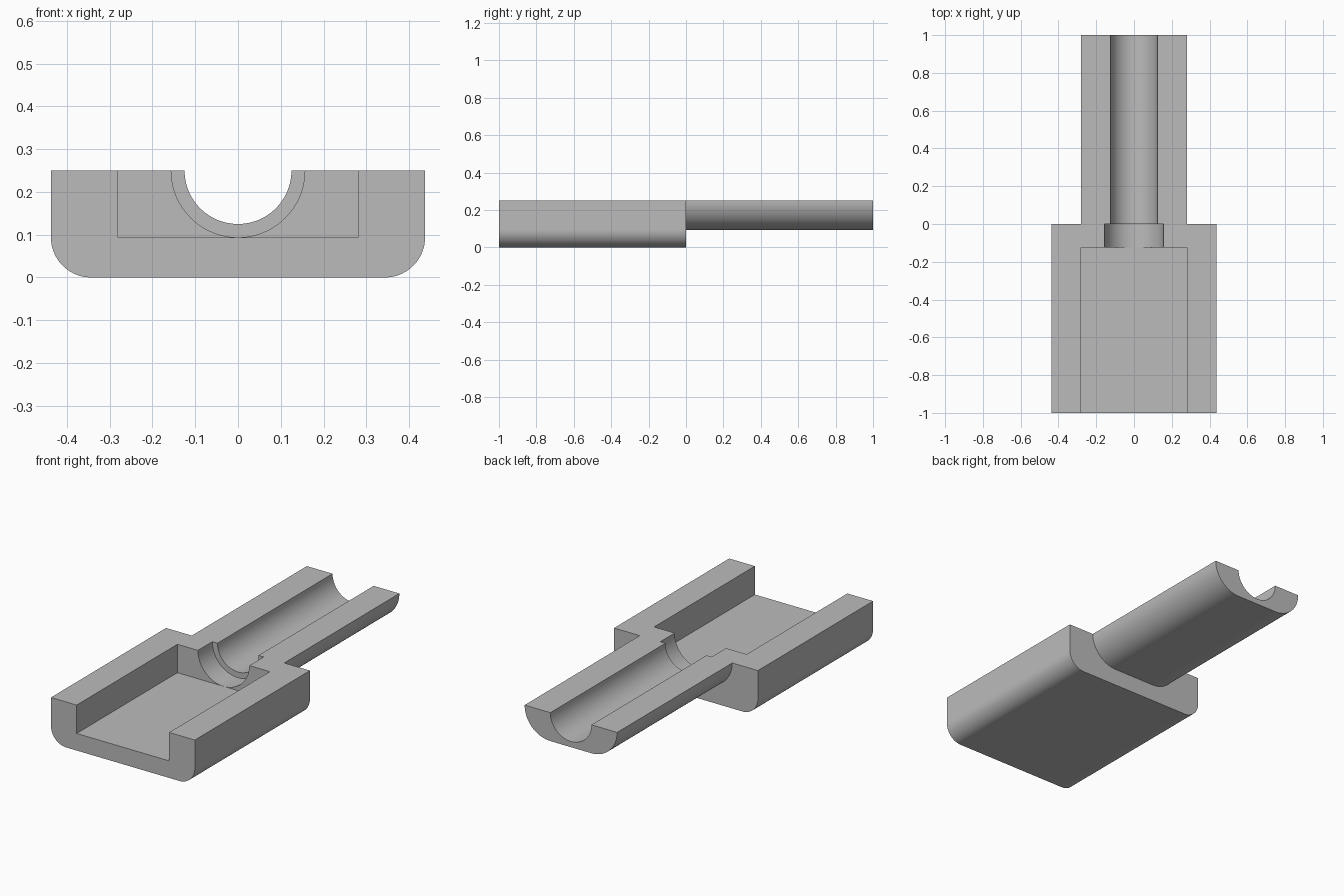
import bpy, bmesh, math

default = bpy.data.objects.get("Cube")
if default:
    bpy.data.objects.remove(default, do_unlink=True)

U = 1 / 32                      # design module
TOP, FLOOR = 8 * U, 3 * U       # split plane and pocket floor
BODY, POCKET = 14 * U, 9 * U    # half widths; the tail is as wide as the pocket
BORE, SEAT = 4 * U, 5 * U       # channel radii
FRONT, WALL, STEP, BACK = -1, -4 * U, 0, 1
SEGS = 24


def arc(cx, cz, r, start, end, n=SEGS):
    """Points on an arc in the x-z plane, angles in degrees."""
    angles = [math.radians(start + (end - start) * i / n) for i in range(n + 1)]
    return [(cx + r * math.cos(a), cz + r * math.sin(a)) for a in angles]


def rounded_outline(half, bottom, r):
    """Open U outline from top left to top right with round lower corners."""
    return ([(-half, TOP)] + arc(-half + r, bottom + r, r, 180, 270)
            + arc(half - r, bottom + r, r, 270, 360) + [(half, TOP)])


bm = bmesh.new()


def plate(points, y):
    bm.faces.new([bm.verts.new((x, y, z)) for x, z in points])


def strip(points, y0, y1):
    for (xa, za), (xb, zb) in zip(points, points[1:]):
        if math.dist((xa, za), (xb, zb)) > 1e-6:
            bm.faces.new([bm.verts.new(p) for p in
                          ((xa, y0, za), (xb, y0, zb), (xb, y1, zb), (xa, y1, za))])


body = rounded_outline(BODY, 0, 3 * U)
tail = rounded_outline(POCKET, FLOOR, 5 * U)
bore = arc(0, TOP, BORE, 180, 360, 2 * SEGS)
seat = arc(0, TOP, SEAT, 180, 360, 2 * SEGS)
pocket = [(-POCKET, TOP), (-POCKET, FLOOR), (0, FLOOR), (POCKET, FLOOR), (POCKET, TOP)]

# Outer skins
strip(body, FRONT, WALL)
strip(body, WALL, STEP)
strip(tail, STEP, BACK)

# Pocket, seat and bore
strip(pocket, FRONT, WALL)
strip(seat, WALL, STEP)
strip(bore, STEP, BACK)

# Flat rims along the split plane
for s in (-1, 1):
    strip([(s * POCKET, TOP), (s * BODY, TOP)], FRONT, WALL)
    strip([(s * SEAT, TOP), (s * POCKET, TOP), (s * BODY, TOP)], WALL, STEP)
    strip([(s * BORE, TOP), (s * SEAT, TOP), (s * POCKET, TOP)], STEP, BACK)

# End faces, pocket shoulders and steps
plate(body + pocket[::-1], FRONT)
plate(pocket[:2] + seat[:SEGS + 1][::-1], WALL)
plate(pocket[3:] + seat[SEGS:][::-1], WALL)
plate(seat + bore[::-1], STEP)
plate(body + tail[::-1], STEP)
plate(tail + bore[::-1], BACK)

# Weld into one closed shell
bmesh.ops.remove_doubles(bm, verts=bm.verts[:], dist=1e-5)
bmesh.ops.dissolve_degenerate(bm, edges=bm.edges[:], dist=1e-6)
bmesh.ops.recalc_face_normals(bm, faces=bm.faces[:])
mesh = bpy.data.meshes.new("half_housing")
bm.to_mesh(mesh)
bm.free()

grey = bpy.data.materials.new("plain_grey")
grey.use_nodes = True
grey.diffuse_color = (0.5, 0.5, 0.5, 1)
grey.node_tree.nodes["Principled BSDF"].inputs["Base Color"].default_value = (0.5, 0.5, 0.5, 1)
mesh.materials.append(grey)

housing = bpy.data.objects.new("half_housing", mesh)
bpy.context.collection.objects.link(housing)
bpy.ops.object.select_all(action='DESELECT')
housing.select_set(True)
bpy.context.view_layer.objects.active = housing
bpy.ops.object.shade_smooth_by_angle(angle=math.radians(30))
